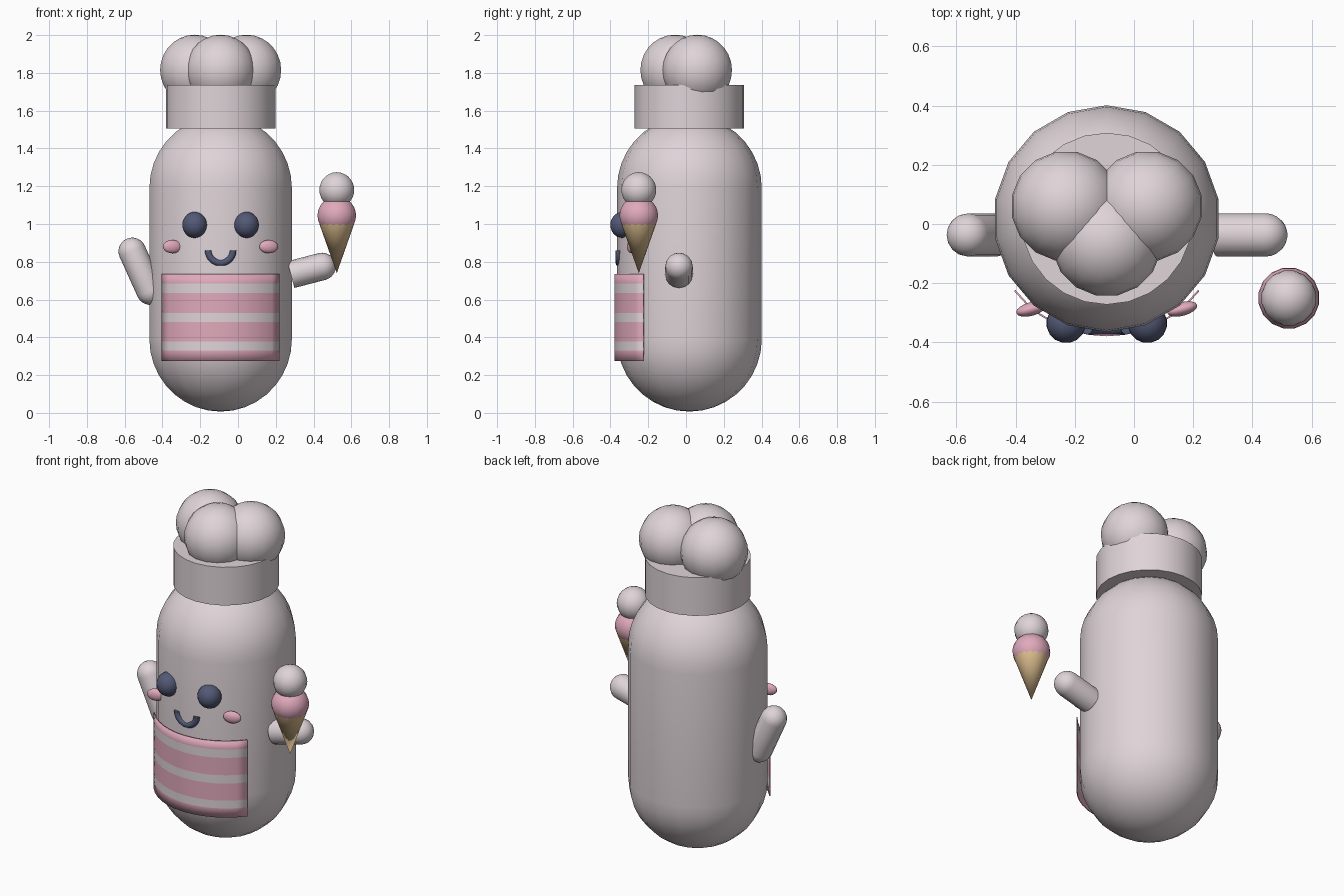
import bpy, bmesh, math
from mathutils import Vector, Matrix

cube = bpy.data.objects.get("Cube")
if cube:
    bpy.data.objects.remove(cube, do_unlink=True)


def material(name, rgb):
    m = bpy.data.materials.new(name)
    m.use_nodes = True
    m.diffuse_color = (*rgb, 1)
    m.node_tree.nodes["Principled BSDF"].inputs["Base Color"].default_value = (*rgb, 1)
    return m


CREAM = material("pale cream", (0.74, 0.66, 0.685))
PINK = material("soft pink", (0.75, 0.40, 0.50))
NAVY = material("dark slate blue", (0.085, 0.10, 0.18))
WAFER = material("wafer tan", (0.73, 0.52, 0.28))

CX, CY = -0.092, 0.018   # axis of the bottle-shaped body
BODY_R = 0.383


def finish(name, bm, mats, matrix=Matrix()):
    bmesh.ops.remove_doubles(bm, verts=bm.verts, dist=1e-5)
    bmesh.ops.recalc_face_normals(bm, faces=bm.faces)
    mesh = bpy.data.meshes.new(name)
    bm.to_mesh(mesh)
    bm.free()
    for m in mats:
        mesh.materials.append(m)
    ob = bpy.data.objects.new(name, mesh)
    ob.matrix_world = matrix
    bpy.context.collection.objects.link(ob)
    bpy.ops.object.select_all(action='DESELECT')
    ob.select_set(True)
    bpy.context.view_layer.objects.active = ob
    bpy.ops.object.shade_smooth_by_angle(angle=math.radians(40))
    return ob


def lathe(name, profile, mat, sides, matrix=Matrix(), turn=0.0):
    """Spin a (radius, height) profile about the local z axis."""
    bm = bmesh.new()
    verts = [bm.verts.new((r, 0, z)) for r, z in profile]
    edges = [bm.edges.new(pair) for pair in zip(verts, verts[1:])]
    bmesh.ops.spin(bm, geom=verts + edges, cent=(0, 0, 0), axis=(0, 0, 1),
                   angle=math.tau, steps=sides, use_duplicate=False)
    return finish(name, bm, [mat], matrix @ Matrix.Rotation(turn, 4, 'Z'))


def dome(r, z, start, end, steps=8):
    """Arc points of a profile between two latitudes in degrees."""
    lats = [math.radians(start + (end - start) * i / steps) for i in range(steps + 1)]
    return [(max(0, r * math.cos(a)), z + r * math.sin(a)) for a in lats]


def ball(name, centre, size, mat, sides=16):
    scale = Matrix.Diagonal((*size, 1))
    return lathe(name, dome(1, 0, -90, 90, 14), mat, sides,
                 Matrix.Translation(centre) @ scale, math.pi / sides)


def arm(name, start, end, r, round_start):
    start, end = Vector(start), Vector(end)
    axis = end - start
    first = dome(r, 0, -90, 0, 6) if round_start else [(0, 0), (r, 0)]
    frame = Matrix.Translation(start) @ axis.to_track_quat('Z', 'Y').to_matrix().to_4x4()
    return lathe(name, first + dome(r, axis.length, 0, 90, 6), CREAM, 16, frame)


# Body capsule and hat band
base = Matrix.Translation((CX, CY, 0))
lathe("body", dome(BODY_R, 0.39, -90, 0, 9) + dome(BODY_R, 1.19, 0, 90, 9),
      CREAM, 18, base, math.pi / 2)
lathe("hat_band", [(0, 1.505), (0.29, 1.505), (0.29, 1.735), (0, 1.735)],
      CREAM, 24, base, math.pi / 2)

# Three puffs on the hat
for name, dx, y in (("front", 0, -0.058), ("left", 0.137, 0.06), ("right", -0.137, 0.06)):
    ball(f"hat_puff_{name}", (CX + dx, y, 1.815), (0.187, 0.187, 0.187), CREAM)

# Eyes and cheeks
for side, s in (("left", 1), ("right", -1)):
    ball(f"{side}_eye", (CX + s * 0.137, -0.335, 0.995), (0.067, 0.067, 0.069), NAVY)
    ball(f"{side}_cheek", (CX + s * 0.255, -0.287, 0.88), (0.053, 0.021, 0.035), PINK)

# Smile: a half ring
bm = bmesh.new()
bmesh.ops.create_circle(bm, cap_ends=True, segments=10, radius=0.018,
                        matrix=Matrix.Translation((0.066, 0, 0)))
ring = bm.faces[:]
back = bmesh.ops.spin(bm, geom=ring, cent=(0, 0, 0), axis=(0, 1, 0),
                      angle=math.pi, steps=14, use_duplicate=False)
finish("smile", bm, [NAVY], Matrix.Translation((CX, -0.355, 0.86)))

# Striped apron wrapped round the front of the body
LEVELS = [0.275, 0.33, 0.377, 0.48, 0.53, 0.635, 0.685, 0.735]
HALF, STEPS = math.radians(52), 12
bm = bmesh.new()
rows = []
for z in LEVELS:
    angles = [HALF * (2 * i / STEPS - 1) for i in range(STEPS + 1)]
    rows.append([bm.verts.new((0.397 * math.sin(a), -0.397 * math.cos(a), z)) for a in angles])
for i, (low, high) in enumerate(zip(rows, rows[1:])):
    for k in range(STEPS):
        f = bm.faces.new((low[k], low[k + 1], high[k + 1], high[k]))
        f.material_index = i % 2
apron = finish("apron", bm, [PINK, CREAM], base)
solid = apron.modifiers.new("thickness", 'SOLIDIFY')
solid.thickness = 0.006
solid.offset = -1

# Arms
arm("right_arm", (-0.465, -0.037, 0.645), (-0.56, -0.037, 0.855), 0.073, True)
arm("left_arm", (0.28, -0.037, 0.732), (0.445, -0.037, 0.775), 0.073, False)

# Ice cream cone with two scoops
IX, IY = 0.523, -0.25
lathe("cone", [(0, 0.74), (0.092, 1.0), (0, 1.0)], WAFER, 16,
      Matrix.Translation((IX, IY, 0)))
ball("lower_scoop", (IX, IY, 1.045), (0.104, 0.104, 0.1), PINK)
ball("upper_scoop", (IX, IY, 1.18), (0.094, 0.094, 0.094), CREAM)
